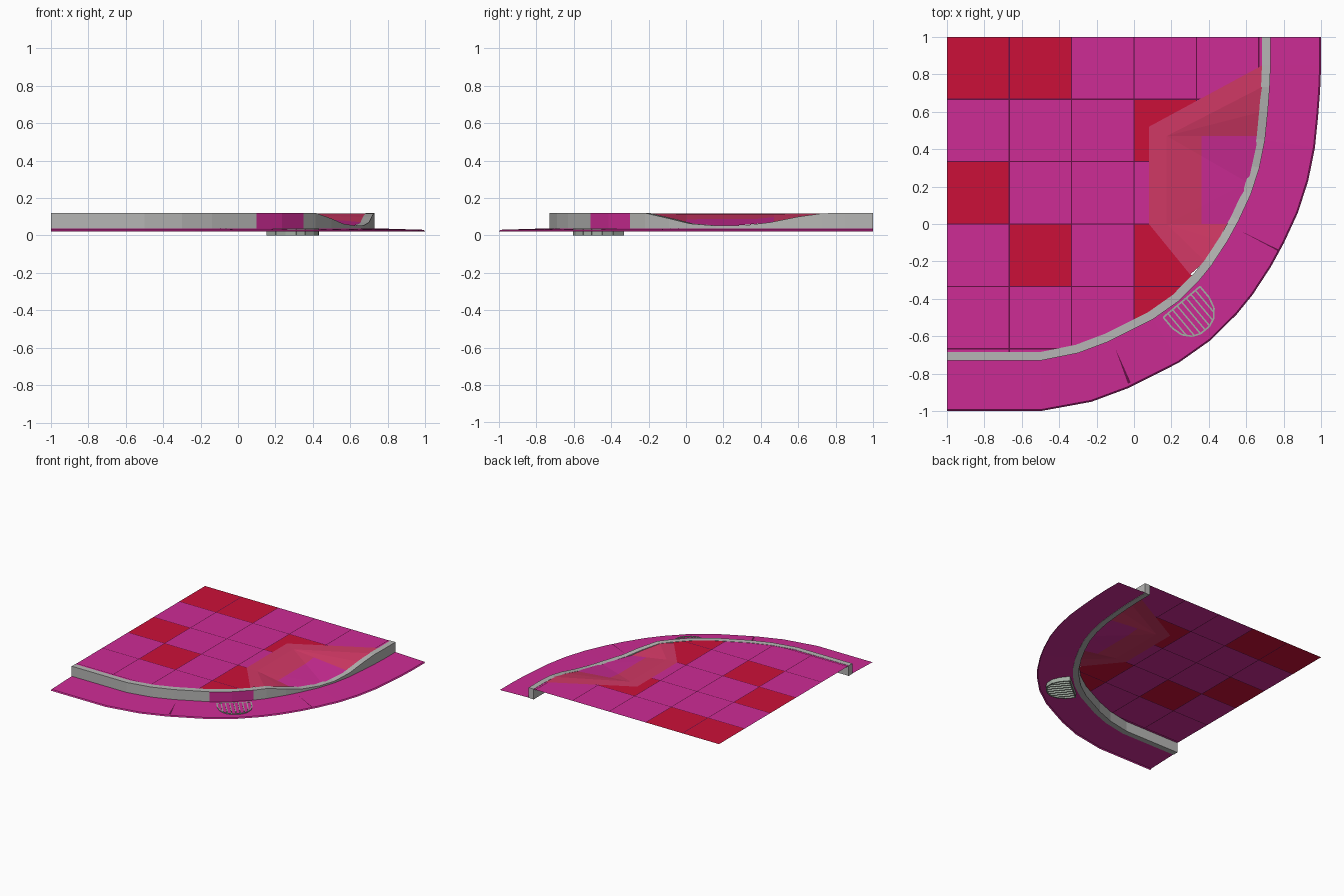
import bpy, bmesh
from mathutils import Vector

cube = bpy.data.objects.get("Cube")
if cube:
    bpy.data.objects.remove(cube)


def material(name, r, g, b):
    m = bpy.data.materials.new(name)
    m.use_nodes = True
    m.diffuse_color = (r, g, b, 1)
    m.node_tree.nodes["Principled BSDF"].inputs["Base Color"].default_value = (r, g, b, 1)
    return m


magenta = material("magenta", 0.61, 0.025, 0.30)
crimson = material("crimson", 0.60, 0.005, 0.04)
rose = material("rose", 0.64, 0.04, 0.13)
grey = material("concrete grey", 0.47, 0.47, 0.46)
iron = material("grate grey", 0.36, 0.42, 0.36)
dark = material("dark joint", 0.13, 0.005, 0.06)


def finish(bm, name, mats):
    mesh = bpy.data.meshes.new(name)
    bm.to_mesh(mesh)
    bm.free()
    for m in mats:
        mesh.materials.append(m)
    obj = bpy.data.objects.new(name, mesh)
    bpy.context.collection.objects.link(obj)
    return obj


def add_face(bm, points):
    return bm.faces.new([bm.verts.new(p) for p in points])


def face_up(bm):
    bm.normal_update()
    for f in bm.faces:
        if f.normal.z < 0:
            f.normal_flip()


def cut(bm, co, normal):
    bmesh.ops.bisect_plane(bm, geom=bm.verts[:] + bm.edges[:] + bm.faces[:],
                           plane_co=co, plane_no=normal, dist=1e-5)


# Outer foot of the kerb, with the height of the kerb top
TOP = 0.12
WALK = 0.118
KERB = [Vector(p) for p in (
    (-1, -.73, TOP), (-.5, -.73, TOP), (-.3, -.69, TOP), (-.14, -.63, TOP),
    (0, -.56, TOP), (.1, -.51, TOP), (.235, -.415, TOP), (.35, -.3, TOP),
    (.415, -.22, TOP), (.5, -.09, .09), (.56, .02, .063), (.625, .16, .052),
    (.67, .3, .052), (.7, .45, .07), (.715, .6, .1), (.725, .73, .118),
    (.73, .85, TOP), (.73, 1, TOP))]
INLET = (5, 6)   # kerb spans that hold the drain inlet


def offset(d):
    """Kerb line moved outward by d, as x, y pairs."""
    result = []
    for i, p in enumerate(KERB):
        a, b = KERB[max(i - 1, 0)], KERB[min(i + 1, len(KERB) - 1)]
        if i == 1:
            b = p
        t = (b - a).xy.normalized()
        n = Vector((t.y, -t.x))
        if i in (0, len(KERB) - 1):
            n = Vector((0, -1)) if i == 0 else Vector((1, 0))
        result.append(p.xy + n * d)
    return result


def loft(bm, profile, closed):
    """Sweep (offset, height) pairs along the kerb; no height means kerb top."""
    rails = []
    for d, z in profile:
        rails.append([bm.verts.new((q.x, q.y, p.z if z is None else z))
                      for q, p in zip(offset(d), KERB)])
    pairs = list(zip(rails, rails[1:] + rails[:1]))
    for k, (a, b) in enumerate(pairs if closed else pairs[:-1]):
        for i in range(len(KERB) - 1):
            f = bm.faces.new((a[i], a[i + 1], b[i + 1], b[i]))
            f.material_index = int(closed and k == 0 and i in INLET)
    if closed:
        bm.faces.new([r[0] for r in rails])
        bm.faces.new([r[-1] for r in rails])
        bmesh.ops.recalc_face_normals(bm, faces=bm.faces[:])
    else:
        face_up(bm)


# Kerb, with a painted drain inlet on its outer wall
bm = bmesh.new()
loft(bm, [(0, .035), (0, None), (-.046, None), (-.046, .035)], True)
finish(bm, "kerb", [grey, magenta])

# Gutter apron sloping to a thin outer lip
bm = bmesh.new()
loft(bm, [(0, .038), (.262, .03), (.27, .022)], False)
finish(bm, "gutter", [magenta])

# Expansion cracks in the gutter
bm = bmesh.new()
for inner, outer, w in (((-.1, -.665), (-.025, -.85), .008), ((.555, -.03), (.77, -.14), .004)):
    a, b = Vector(inner), Vector(outer)
    side = (b - a).orthogonal().normalized() * w
    add_face(bm, [(*a, .039), (*(b + side), .032), (*(b - side), .032)])
face_up(bm)
finish(bm, "gutter_cracks", [dark])

# Ramp outline: sidewalk edge of the border, then its inner edge
border = [Vector(p) for p in ((.30, -.27, WALK), (.08, 0, WALK), (.08, .52, WALK), (.69, .85, WALK))]
inner = [Vector(p) for p in ((.38, -.2, WALK), (.175, 0, .115), (.175, .47, .115), (.69, .735, WALK))]

# Sidewalk of square slabs with dark joints
bm = bmesh.new()
edge = offset(-.035)
south = [(q.x, q.y, WALK) for q in edge[:8]]
outline = [(-1, 1, WALK)] + south + border + [(edge[-1].x, 1, WALK)]
add_face(bm, outline)
bmesh.ops.triangulate(bm, faces=bm.faces[:])
JOINT = .003
joints = [k / 3 for k in (-2, -1, 0, 1, 2)]
for g in joints:
    for s in (-JOINT, JOINT):
        cut(bm, (g + s, 0, 0), (1, 0, 0))
        cut(bm, (0, g + s, 0), (0, 1, 0))
CRIMSON_SLABS = {(0, 5), (1, 5), (0, 3), (1, 2), (3, 4), (3, 2), (3, 1)}
for f in bm.faces:
    c = f.calc_center_median()
    if any(abs(v - g) < JOINT for g in joints for v in c.xy):
        f.material_index = 2
    elif (int((c.x + 1) * 3), int((c.y + 1) * 3)) in CRIMSON_SLABS:
        f.material_index = 1
face_up(bm)
finish(bm, "sidewalk", [magenta, crimson, dark])

# Ramp border
bm = bmesh.new()
for i in range(3):
    add_face(bm, [border[i], border[i + 1], inner[i + 1], inner[i]])
face_up(bm)
finish(bm, "ramp_border", [rose])

# Ramp floor: rose landing strip, magenta below it
low_south, low_mid, low_north = (.52, 0, .06), (.61, .22, .049), (.665, .47, .07)
bm = bmesh.new()
add_face(bm, [inner[1], low_south, low_mid])
add_face(bm, [inner[1], low_mid, inner[2]])
add_face(bm, [inner[2], low_mid, low_north])
cut(bm, (.36, 0, 0), (1, 0, 0))
for f in bm.faces:
    f.material_index = int(f.calc_center_median().x > .36)
face_up(bm)
finish(bm, "ramp_floor", [rose, magenta])

# Flared ramp sides
bm = bmesh.new()
for top, wall, mid, low in ((inner[1], inner[0], (.46, -.09, .088), low_south),
                            (inner[2], inner[3], (.683, .6, .098), low_north)):
    add_face(bm, [top, wall, mid])
    add_face(bm, [top, mid, low])
face_up(bm)
finish(bm, "ramp_flares", [rose])

# Drain grate: rounded frame and bars pointing away from the kerb
origin = Vector((.245, -.405))
along = (KERB[7] - KERB[5]).xy.normalized()
out = Vector((along.y, -along.x))


def bar(bm, a, b, width):
    """Upright bar between two (along, out) positions."""
    p, q = (origin + along * u + out * v for u, v in (a, b))
    side = (q - p).orthogonal().normalized() * width / 2
    f = add_face(bm, [(*c, 0) for c in (p + side, q + side, q - side, p - side)])
    res = bmesh.ops.extrude_face_region(bm, geom=[f])
    for v in res["geom"]:
        if isinstance(v, bmesh.types.BMVert):
            v.co.z = .038


HALF, DEPTH = .128, .21
right = [(HALF, .015), (HALF, .09), (.112, .15), (.075, .192), (.03, DEPTH)]
frame = right + [(-u, v) for u, v in reversed(right)]
bm = bmesh.new()
for a, b in zip(frame, frame[1:] + frame[:1]):
    bar(bm, a, b, .009)
for k in range(-3, 4):
    u = k * .032
    reach = .09 + (DEPTH - .09) * (1 - (u / HALF) ** 2) ** .5
    bar(bm, (u, .015), (u, reach), .008)
bmesh.ops.recalc_face_normals(bm, faces=bm.faces[:])
finish(bm, "drain_grate", [iron])
